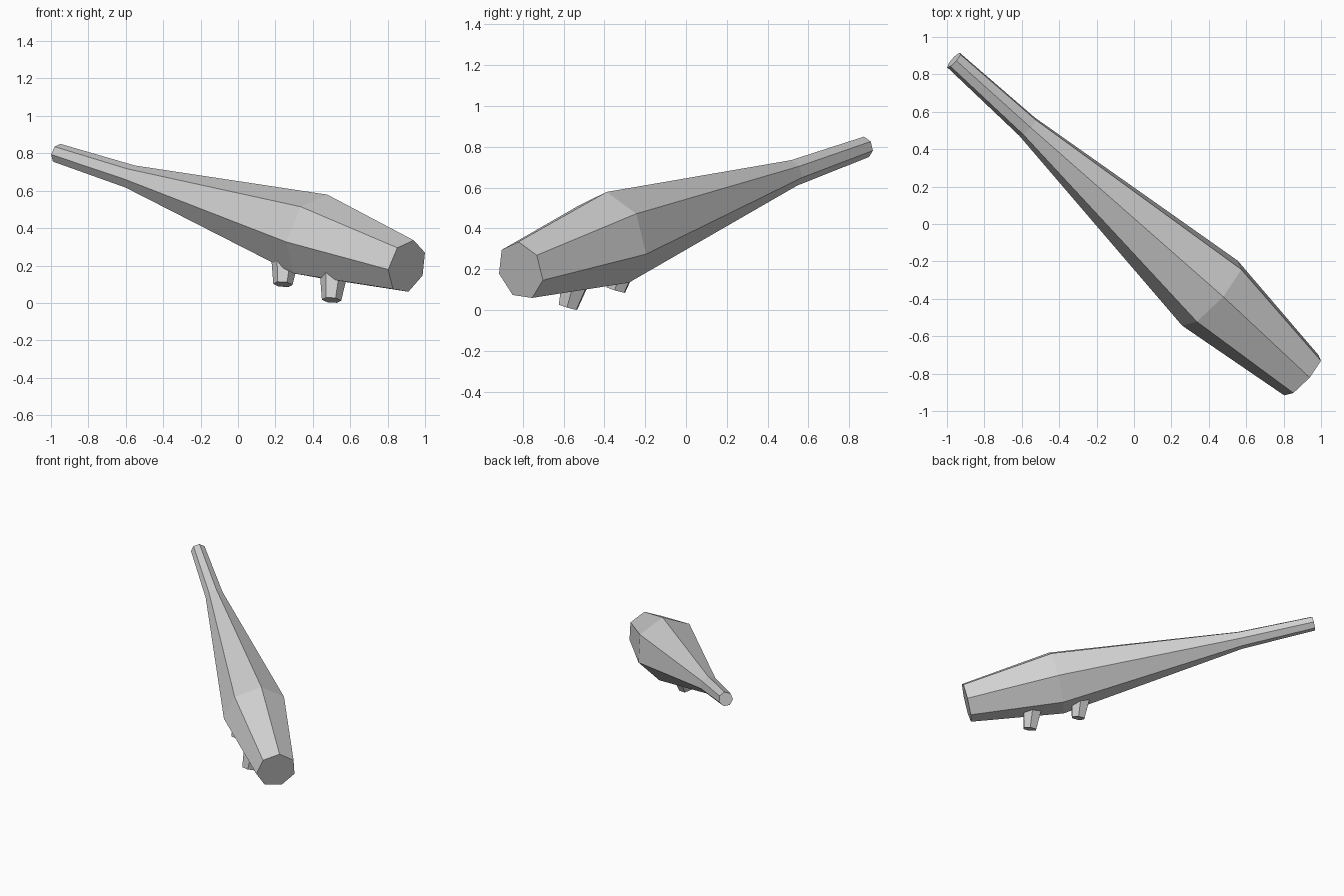
import bpy
import bmesh
import math
from mathutils import Vector

cube = bpy.data.objects.get("Cube")
if cube:
    bpy.data.objects.remove(cube, do_unlink=True)

grey = bpy.data.materials.new("plain_grey")
grey.use_nodes = True
COLOUR = (0.64, 0.64, 0.64, 1)
grey.diffuse_color = COLOUR
grey.node_tree.nodes["Principled BSDF"].inputs["Base Color"].default_value = COLOUR


def loft(name, start, axis, rings, sides, phase, up):
    """Capped faceted tube: rings are (distance along axis, radius)."""
    start, axis = Vector(start), Vector(axis).normalized()
    up = Vector(up)
    up = (up - axis * up.dot(axis)).normalized()
    side = up.cross(axis)
    bm = bmesh.new()
    loops = []
    for dist, radius in rings:
        loop = []
        for i in range(sides):
            a = math.radians(phase) + math.tau * i / sides
            loop.append(bm.verts.new(
                start + axis * dist + radius * (up * math.cos(a) + side * math.sin(a))))
        loops.append(loop)
    for a, b in zip(loops, loops[1:]):
        for i in range(sides):
            j = (i + 1) % sides
            bm.faces.new((a[i], a[j], b[j], b[i]))
    bm.faces.new(loops[0])
    bm.faces.new(loops[-1])
    bmesh.ops.recalc_face_normals(bm, faces=bm.faces)
    mesh = bpy.data.meshes.new(name)
    bm.to_mesh(mesh)
    bm.free()
    mesh.materials.append(grey)
    obj = bpy.data.objects.new(name, mesh)
    bpy.context.collection.objects.link(obj)
    return obj


# Tapered seven-sided body: blunt end, swelling, neck, thin tip
AXIS = Vector((-0.7215, 0.6525, 0.234))
loft("body", (0.903, -0.811, 0.194), AXIS,
     [(0, 0.146), (0.672, 0.236), (2.04, 0.066), (2.587, 0.053)],
     sides=7, phase=-6.7, up=(0, 0, 1))

# Two short tapered pegs under the swelling
PEG_FOOT = Vector((0.50, -0.578, 0.015))
for name, along in (("front_peg", 0), ("rear_peg", 0.36)):
    loft(name, PEG_FOOT + AXIS * along, (0.08, 0.28, 0.95),
         [(0, 0.052), (0.2, 0.083)], sides=6, phase=5, up=(1, 0, 0))
